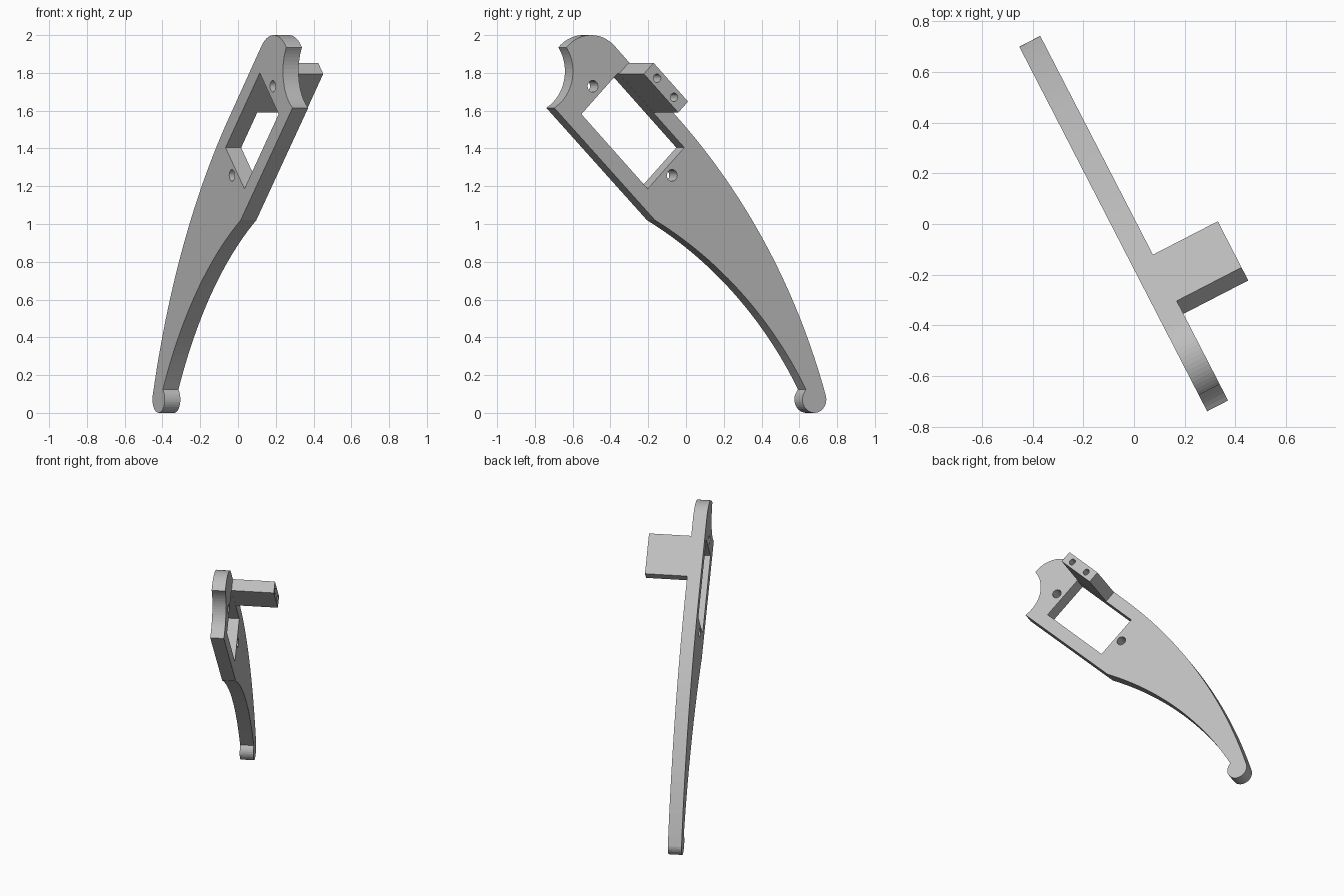
import bpy, bmesh, math
from mathutils import Vector, geometry

cube = bpy.data.objects.get("Cube")
if cube:
    bpy.data.objects.remove(cube, do_unlink=True)

# The flat lever stands upright, turned about z: u runs along it, w is its normal
ANGLE = math.atan2(0.458, 0.889)
U = Vector((-math.sin(ANGLE), math.cos(ANGLE), 0))
W = Vector((math.cos(ANGLE), math.sin(ANGLE), 0))
BACK, FRONT, BLOCK_END = -0.082, 0.011, 0.299

grey = bpy.data.materials.new("plain grey")
grey.use_nodes = True
grey.diffuse_color = (0.52, 0.52, 0.52, 1)
grey.node_tree.nodes["Principled BSDF"].inputs["Base Color"].default_value = grey.diffuse_color


def arc(a, b, c, n=18):
    """Points of the circular arc from a through b to c."""
    a, b, c = Vector(a), Vector(b), Vector(c)
    ab, ac = b - a, c - a
    d = 2 * ab.cross(ac)
    m = a + Vector((ac.y * ab.length_squared - ab.y * ac.length_squared,
                    ab.x * ac.length_squared - ac.x * ab.length_squared)) / d
    r = (a - m).length
    start = math.atan2(a.y - m.y, a.x - m.x)
    sweep = (math.atan2(c.y - m.y, c.x - m.x) - start) % math.tau
    if d < 0:
        sweep -= math.tau
    return [(m.x + r * math.cos(start + sweep * i / n),
             m.y + r * math.sin(start + sweep * i / n)) for i in range(n + 1)]


def circle(u, z, r, n=24):
    return [(u + r * math.cos(math.tau * i / n), z + r * math.sin(math.tau * i / n))
            for i in range(n)]


def diagonal_box(s0, s1, d0, d1):
    """Rectangle at 45 degrees, bounded by z + u and z - u."""
    return [((s - d) / 2, (s + d) / 2) for s, d in ((s0, d0), (s1, d0), (s1, d1), (s0, d1))]


def prism(name, outline, w0, w1):
    bm = bmesh.new()
    rings = [[bm.verts.new(U * u + W * w + Vector((0, 0, z))) for u, z in outline]
             for w in (w0, w1)]
    for ring in rings:
        bm.faces.new(ring)
    n = len(outline)
    for i in range(n):
        j = (i + 1) % n
        bm.faces.new((rings[0][i], rings[0][j], rings[1][j], rings[1][i]))
    bmesh.ops.recalc_face_normals(bm, faces=bm.faces)
    mesh = bpy.data.meshes.new(name)
    bm.to_mesh(mesh)
    bm.free()
    mesh.materials.append(grey)
    obj = bpy.data.objects.new(name, mesh)
    bpy.context.collection.objects.link(obj)
    return obj


def cut(target, name, outline, w0, w1):
    cutter = prism(name, outline, w0, w1)
    mod = target.modifiers.new(name, "BOOLEAN")
    mod.operation, mod.solver, mod.object = "DIFFERENCE", "EXACT", cutter
    bpy.context.view_layer.objects.active = target
    bpy.ops.object.modifier_apply(modifier=name)
    bpy.data.objects.remove(cutter, do_unlink=True)


# Lever outline: rounded head, long outer curve, round tip, inner curve, scooped end
head = arc((-0.718, 1.935), (-0.57, 2.0), (-0.429, 1.941))
outer = arc((-0.07, 1.578), (0.44, 0.94), (0.829, 0.085), 24)
tip = arc((0.83, 0.07), (0.76, 0.0), (0.709, 0.122), 20)
inner = arc((0.709, 0.125), (0.324, 0.636), (-0.19, 1.02), 24)
scoop = arc((-0.79, 1.615), (-0.683, 1.765), (-0.718, 1.935))
lever = prism("lever_plate", head + outer + tip[:-1] + inner + scoop[:-1], BACK, FRONT)

# Window and the two screw holes beside it
cut(lever, "window", diagonal_box(0.953, 1.389, 1.42, 2.21), BACK - 0.1, FRONT + 0.1)
for u, z in ((-0.0885, 1.2575), (-0.5605, 1.7295)):
    cut(lever, "screw_hole", circle(u, z, 0.031), BACK - 0.1, FRONT + 0.1)

# Block standing out from the lever, with two blind holes in its end
block = prism("mounting_block", diagonal_box(1.39, 1.506, 1.79, 2.2), FRONT, BLOCK_END)
for u, z in ((-0.326, 1.772), (-0.225, 1.671)):
    cut(block, "blind_hole", circle(u, z, 0.022), BLOCK_END - 0.15, BLOCK_END + 0.1)
